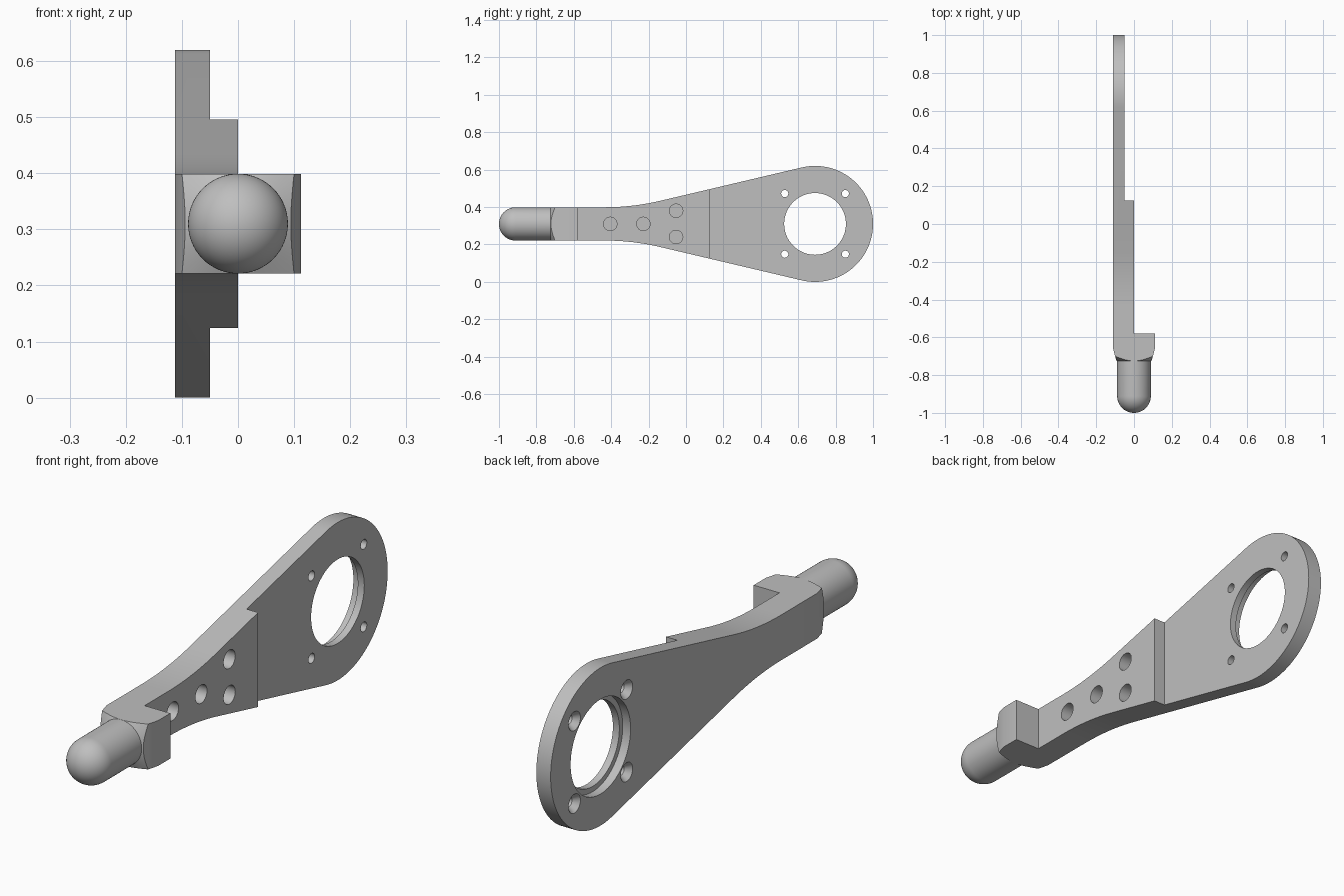
import bpy
import bmesh
from math import sin, cos, tan, pi, radians
from mathutils import Matrix, Vector

cube = bpy.data.objects.get("Cube")
if cube:
    bpy.data.objects.remove(cube, do_unlink=True)

MID = 0.31             # height of the centre line
BACK, FACE = -0.112, -0.05   # x of the plate's two sides
RING_Y, RING_R = 0.69, 0.31  # rounded end of the arm
NECK = 0.089           # half height of the neck and pin radius

grey = bpy.data.materials.new("light_grey")
grey.use_nodes = True
grey.diffuse_color = (0.52, 0.52, 0.52, 1)
grey.node_tree.nodes["Principled BSDF"].inputs["Base Color"].default_value = (0.52, 0.52, 0.52, 1)


def finish(name, bm):
    bmesh.ops.remove_doubles(bm, verts=bm.verts, dist=1e-5)
    bmesh.ops.recalc_face_normals(bm, faces=bm.faces)
    mesh = bpy.data.meshes.new(name)
    bm.to_mesh(mesh)
    bm.free()
    mesh.materials.append(grey)
    obj = bpy.data.objects.new(name, mesh)
    bpy.context.collection.objects.link(obj)
    return obj


def prism(name, points, offset):
    """Extrude a closed outline of 3D points by an offset."""
    bm = bmesh.new()
    face = bm.faces.new([bm.verts.new(p) for p in points])
    out = bmesh.ops.extrude_face_region(bm, geom=[face], use_keep_orig=True)
    moved = [v for v in out["geom"] if isinstance(v, bmesh.types.BMVert)]
    bmesh.ops.translate(bm, verts=moved, vec=offset)
    return finish(name, bm)


def lathe(name, profile, axis, centre, steps=64):
    """Turn (radius, distance) points about the x or y axis."""
    bm = bmesh.new()
    if axis == "X":
        verts = [bm.verts.new((t, 0, r)) for r, t in profile]
        direction = Vector((1, 0, 0))
    else:
        verts = [bm.verts.new((0, t, r)) for r, t in profile]
        direction = Vector((0, 1, 0))
    edges = [bm.edges.new(pair) for pair in zip(verts, verts[1:])]
    bmesh.ops.spin(bm, geom=verts + edges, cent=(0, 0, 0), axis=direction,
                   angle=2 * pi, steps=steps)
    bmesh.ops.transform(bm, matrix=Matrix.Translation(centre), verts=bm.verts)
    return finish(name, bm)


def cut(obj, tool, operation):
    mod = obj.modifiers.new("cut", "BOOLEAN")
    mod.object, mod.operation, mod.solver = tool, operation, "EXACT"
    graph = bpy.context.evaluated_depsgraph_get()
    mesh = bpy.data.meshes.new_from_object(obj.evaluated_get(graph))
    obj.modifiers.clear()
    obj.data = mesh
    bpy.data.objects.remove(tool, do_unlink=True)


# Side outline: straight neck, blended flare, straight taper, round end
slope = radians(13.25)
corner = RING_Y - (RING_R - NECK * cos(slope)) / sin(slope)
blend = 0.15
blend_r = blend / tan(slope / 2)
upper = [(-0.8, NECK)]
for i in range(17):
    a = slope * i / 16
    upper.append((corner - blend + blend_r * sin(a), NECK + blend_r * (1 - cos(a))))
for i in range(49):
    a = pi / 2 + slope - (pi / 2 + slope) * i / 48
    upper.append((RING_Y + RING_R * cos(a), RING_R * sin(a)))
lower = [(y, -h) for y, h in reversed(upper[:-1])]
arm = prism("arm", [(-0.2, y, MID + h) for y, h in upper + lower], (0.4, 0, 0))

# Plan outline: plate, thicker middle, shoulder with slanted cheeks
plan = [(BACK, 1.1), (FACE, 1.1), (FACE, 0.125), (0, 0.125), (0, -0.58),
        (0.112, -0.58), (0.112, -0.655), (0.088, -0.745),
        (-0.088, -0.745), (BACK, -0.655)]
cut(arm, prism("plan_cutter", [(x, y, -0.1) for x, y in plan], (0, 0, 0.9)), "INTERSECT")

# Conical front of the shoulder
cone = [(0, -0.725), (NECK, -0.725), (0.5, -0.497), (0.5, 1.2), (0, 1.2)]
cut(arm, lathe("cone_cutter", cone, "Y", (0, 0, MID), 96), "INTERSECT")

# Large stepped opening
opening = [(0, -0.2), (0.186, -0.2), (0.186, -0.078), (0.165, -0.078), (0.165, 0.1), (0, 0.1)]
cut(arm, lathe("opening_cutter", opening, "X", (0, RING_Y, MID), 96), "DIFFERENCE")

# Four countersunk screw holes around the opening
screw = [(0, -0.13), (0.037, -0.13), (0.037, BACK), (0.019, -0.088), (0.019, 0.05), (0, 0.05)]
for dy in (-0.162, 0.162):
    for dz in (-0.162, 0.162):
        tool = lathe("screw_cutter", screw, "X", (0, RING_Y + dy, MID + dz), 32)
        cut(arm, tool, "DIFFERENCE")

# Four blind holes in the thick middle
blind = [(0, -0.06), (0.036, -0.06), (0.036, 0.05), (0, 0.05)]
for y, dz in ((-0.405, 0), (-0.228, 0), (-0.053, 0.07), (-0.053, -0.07)):
    cut(arm, lathe("blind_cutter", blind, "X", (0, y, MID + dz), 32), "DIFFERENCE")

# Round-nosed pin
nose = [(NECK * sin(pi / 2 * i / 16), -1 + NECK - NECK * cos(pi / 2 * i / 16)) for i in range(17)]
pin = lathe("pin", nose + [(NECK, -0.7), (0, -0.7)], "Y", (0, 0, MID))

for obj in (arm, pin):
    bpy.ops.object.select_all(action="DESELECT")
    obj.select_set(True)
    bpy.context.view_layer.objects.active = obj
    bpy.ops.object.shade_smooth_by_angle(angle=radians(25))
